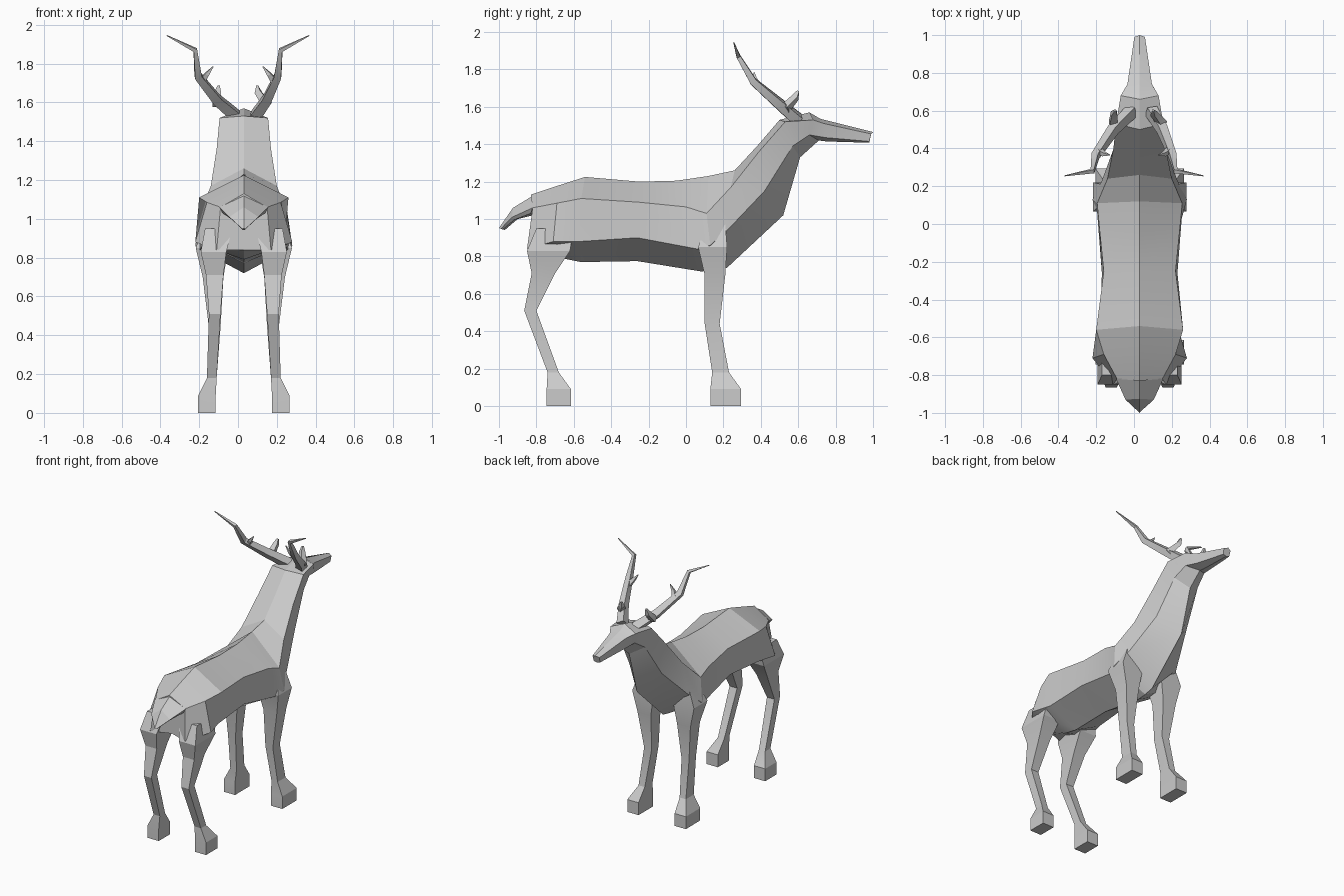
import bpy, bmesh, math
from mathutils import Vector

CX = 0.03  # the body's symmetry plane


def loft(name, rings, mirror=False, x=0.0):
    """Skin a row of equal-sized rings and cap both ends."""
    bm = bmesh.new()
    rows = [[bm.verts.new(p) for p in r] for r in rings]
    n = len(rows[0])
    for a, b in zip(rows, rows[1:]):
        for i in range(n):
            j = (i + 1) % n
            bm.faces.new((a[i], a[j], b[j], b[i]))
    bm.faces.new(rows[0])
    bm.faces.new(rows[-1])
    bmesh.ops.recalc_face_normals(bm, faces=bm.faces)
    me = bpy.data.meshes.new(name)
    bm.to_mesh(me)
    bm.free()
    ob = bpy.data.objects.new(name, me)
    bpy.context.collection.objects.link(ob)
    ob.location.x = x
    if mirror:
        ob.modifiers.new("Mirror", 'MIRROR')
    bpy.ops.object.select_all(action='DESELECT')
    ob.select_set(True)
    bpy.context.view_layer.objects.active = ob
    bpy.ops.object.shade_smooth_by_angle(angle=math.radians(20))
    return ob


def hexring(s):
    """Spine (y,z), upper side (x,y,z), lower side (x,y,z), belly (y,z)."""
    ty, tz, ux, uy, uz, lx, ly, lz, by, bz = s
    return [(0, ty, tz), (ux, uy, uz), (lx, ly, lz),
            (0, by, bz), (-lx, ly, lz), (-ux, uy, uz)]


def tube(name, pts, radii, sides=4):
    """Tapered faceted branch through points."""
    pts = [Vector(p) for p in pts]
    rings = []
    for i, p in enumerate(pts):
        t = (pts[min(i + 1, len(pts) - 1)] - pts[max(i - 1, 0)]).normalized()
        u = t.cross(Vector((0, 1, 0.3))).normalized()
        v = t.cross(u)
        rings.append([p + radii[i] * (u * math.cos(a) + v * math.sin(a))
                      for a in (2 * math.pi * (k + .5) / sides for k in range(sides))])
    return loft(name, rings)


# Body, neck and head: rump to muzzle
body = [
    (-.83, 1.13, .12, -.82, 1.06, .14, -.85, .84, -.80, .84),
    (-.68, 1.18, .19, -.69, 1.085, .25, -.71, .88, -.66, .79),
    (-.54, 1.225, .23, -.56, 1.11, .21, -.57, .88, -.56, .77),
    (-.25, 1.20, .19, -.25, 1.09, .20, -.26, .90, -.26, .775),
    (-.05, 1.205, .215, 0, 1.065, .225, .06, .84, .08, .72),
    (.12, 1.23, .225, .11, 1.03, .25, .13, .86, .15, .725),
    (.26, 1.26, .17, .24, 1.17, .20, .23, .95, .22, .74),
    (.38, 1.39, .14, .39, 1.36, .13, .42, 1.15, .52, 1.02),
    (.50, 1.53, .125, .53, 1.52, .10, .57, 1.39, .61, 1.33),
    (.66, 1.57, .10, .68, 1.53, .08, .66, 1.45, .71, 1.42),
    (.72, 1.535, .065, .74, 1.51, .06, .75, 1.435, .75, 1.415),
    (1.0, 1.465, .028, .99, 1.455, .025, .98, 1.415, .98, 1.408),
]
loft("body_and_head", [hexring(s) for s in body], x=CX)

# Tail
tail = [
    (-.81, 1.13, .125, -.82, 1.06, .11, -.83, 1.03, -.82, 1.02),
    (-.925, 1.06, .075, -.93, 1.01, .06, -.92, .995, -.90, 1.0),
    (-1.0, .952, .008, -.99, .948, .006, -.98, .944, -.968, .942),
]
loft("tail", [hexring(s) for s in tail], x=CX)


# Legs: each row is z, back y, front y, inner x, outer x
def leg(name, rows):
    loft(name, [[(x0, y0, z), (x1, y0, z), (x1, y1, z), (x0, y1, z)]
                for z, y0, y1, x0, x1 in rows], mirror=True, x=CX)


leg("back_legs", [
    (.95, -.80, -.60, .06, .20), (.83, -.85, -.62, .09, .222),
    (.71, -.825, -.70, .105, .195), (.51, -.865, -.80, .12, .18),
    (.18, -.74, -.68, .14, .19), (.09, -.745, -.615, .145, .235),
    (0, -.745, -.615, .145, .235)])
leg("front_legs", [
    (.98, .11, .21, .08, .20), (.85, .065, .22, .08, .248),
    (.70, .10, .21, .105, .212), (.44, .10, .18, .12, .18),
    (.18, .14, .23, .14, .19), (.09, .13, .295, .145, .235),
    (0, .13, .295, .145, .235)])

# Antlers: main beam, brow tine and upper tine, slightly different per side
for side, s, bx in (("left", -1, -.01), ("right", 1, .09)):
    mx = (bx + s * .21) / 2
    tube(side + "_antler_beam",
         [(bx, .60, 1.53), (mx, .50, 1.615), (s * .205, .36, 1.735),
          (s * .22, .28, 1.87), (s * .367, .255, 1.945)],
         [.04, .034, .026, .015, .003])
    tube(side + "_brow_tine",
         [(mx, .53, 1.59), (s * .105, .585, 1.65), (s * .10, .60, 1.685)],
         [.03, .022, .008])
    tube(side + "_upper_tine",
         [(s * .185, .39, 1.71), (s * .16, .37, 1.745), (s * .128, .365, 1.785)],
         [.022, .015, .003])
